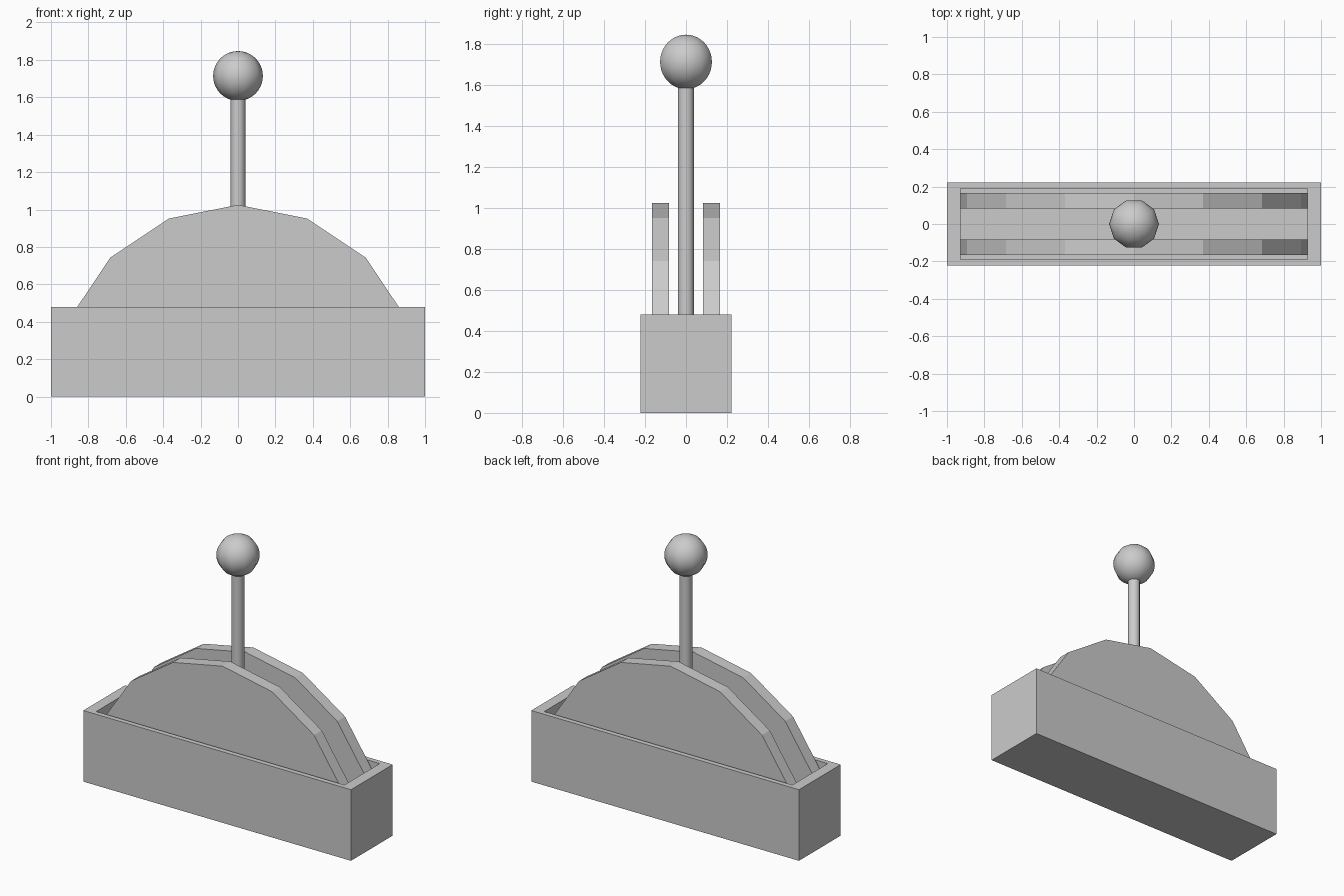
import bpy, bmesh
from math import sin, cos, pi, radians
from mathutils import Matrix

if "Cube" in bpy.data.objects:
    bpy.data.objects.remove(bpy.data.objects["Cube"])


def make_object(name, bm, smooth=False):
    bmesh.ops.recalc_face_normals(bm, faces=bm.faces)
    mesh = bpy.data.meshes.new(name)
    bm.to_mesh(mesh)
    bm.free()
    obj = bpy.data.objects.new(name, mesh)
    bpy.context.collection.objects.link(obj)
    if smooth:
        bpy.context.view_layer.objects.active = obj
        obj.select_set(True)
        bpy.ops.object.shade_smooth_by_angle(angle=radians(50))
        obj.select_set(False)
    return obj


# Base housing: open-topped box, hollowed by insetting and sinking the top
bm = bmesh.new()
bmesh.ops.create_cube(bm, size=1, matrix=Matrix.Translation((0, 0, 0.24))
                      @ Matrix.Diagonal((2, 0.445, 0.48, 1)))
top = max(bm.faces, key=lambda f: f.calc_center_median().z)
bmesh.ops.inset_individual(bm, faces=[top], thickness=0.03)
for v in top.verts:
    v.co.x = 0.927 if v.co.x > 0 else -0.927
    v.co.y = 0.189 if v.co.y > 0 else -0.189
floor = bmesh.ops.extrude_discrete_faces(bm, faces=[top])["faces"][0]
# discrete extrusion leaves the sunken floor linked by its side walls
for v in floor.verts:
    v.co.z = 0.06
make_object("base_housing", bm)

# Quadrant plates: half of a 16-sided disc on either side of the lever
RADIUS, PIVOT_Z = 0.967, 0.058
for side, y0 in (("front", -0.165), ("back", 0.082)):
    bm = bmesh.new()
    arc = [bm.verts.new((RADIUS * cos(i * pi / 8), y0,
                         PIVOT_Z + RADIUS * sin(i * pi / 8))) for i in range(9)]
    face = bm.faces.new(arc)
    ext = bmesh.ops.extrude_face_region(bm, geom=[face])["geom"]
    bmesh.ops.translate(bm, vec=(0, 0.083, 0),
                        verts=[g for g in ext if isinstance(g, bmesh.types.BMVert)])
    make_object(side + "_quadrant_plate", bm)

# Lever rod, from the pivot up into the knob
turn = Matrix.Rotation(pi / 2, 4, 'Z')
bm = bmesh.new()
z0, z1 = 0.06, 1.62
bmesh.ops.create_cone(bm, cap_ends=True, segments=10, radius1=0.04, radius2=0.04,
                      depth=z1 - z0,
                      matrix=Matrix.Translation((0, 0, (z0 + z1) / 2)) @ turn)
make_object("lever_rod", bm, smooth=True)

# Ball knob
bm = bmesh.new()
bmesh.ops.create_uvsphere(bm, u_segments=10, v_segments=20, radius=0.133,
                          matrix=Matrix.Translation((0, 0, 1.714)) @ turn)
make_object("lever_knob", bm, smooth=True)
